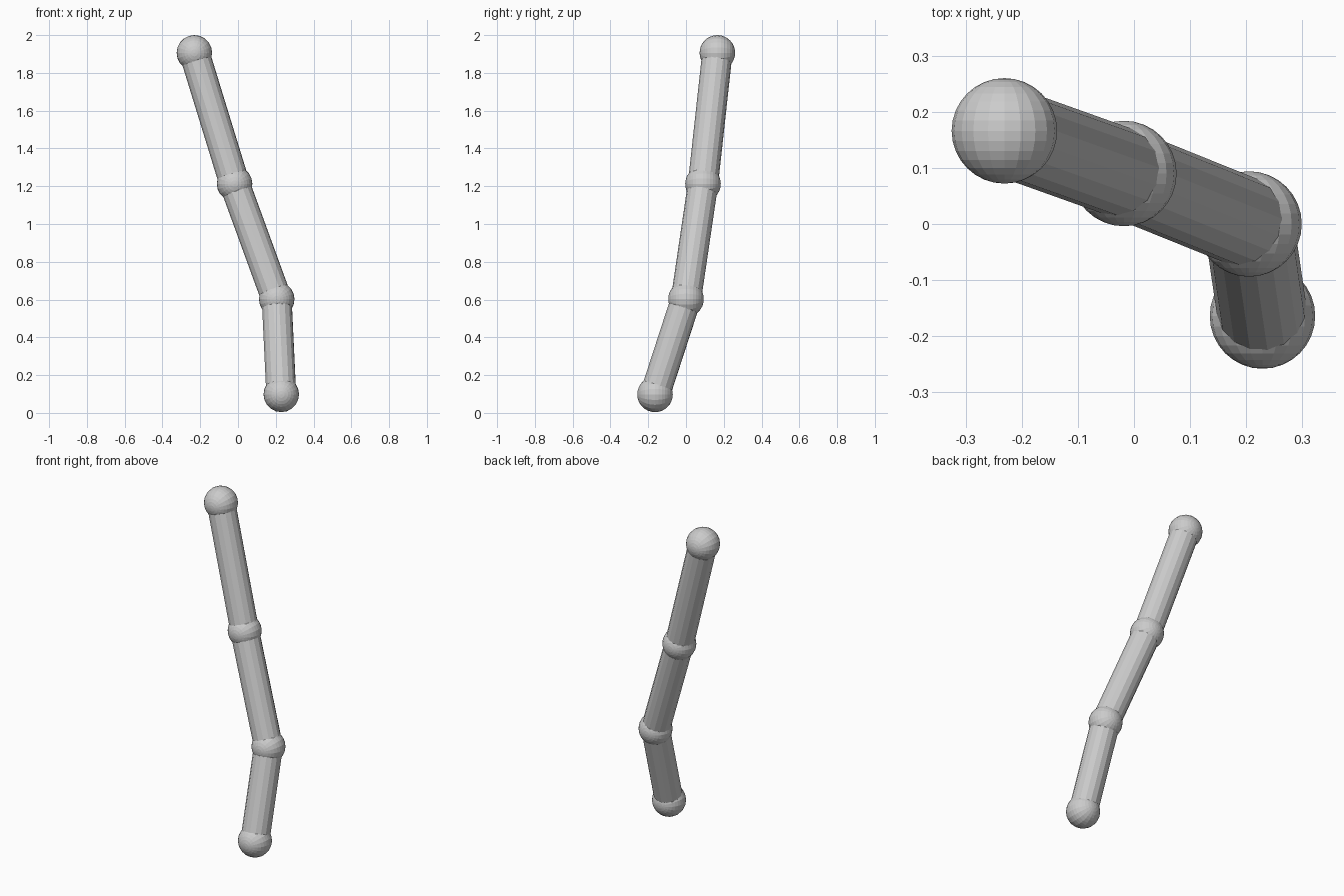
import bpy
from math import pi
from mathutils import Vector

if "Cube" in bpy.data.objects:
    bpy.data.objects.remove(bpy.data.objects["Cube"])

# Joint centres from bottom to top
JOINTS = [Vector(p) for p in (
    (0.229, -0.164, 0.098),
    (0.205, 0.000, 0.602),
    (-0.018, 0.090, 1.213),
    (-0.231, 0.166, 1.906),
)]
BALL_R = 0.094
TUBE_R = 0.08


def ball(name, centre):
    # Flat-faced ball with its poles facing front and back
    bpy.ops.mesh.primitive_uv_sphere_add(segments=20, ring_count=16, radius=BALL_R,
                                         location=centre, rotation=(pi / 2, 0, 0))
    bpy.context.object.name = name


def tube(name, a, b):
    # Flat-sided tube between two joint centres
    d = b - a
    bpy.ops.mesh.primitive_cylinder_add(vertices=16, radius=TUBE_R, depth=d.length,
                                        location=(a + b) / 2,
                                        rotation=d.to_track_quat('Z', 'Y').to_euler())
    bpy.context.object.name = name


# Balls at the ends and bends
for label, p in zip(("bottom", "lower", "upper", "top"), JOINTS):
    ball(f"{label}_joint", p)

# Straight segments
for label, a, b in zip(("lower", "middle", "upper"), JOINTS, JOINTS[1:]):
    tube(f"{label}_tube", a, b)
